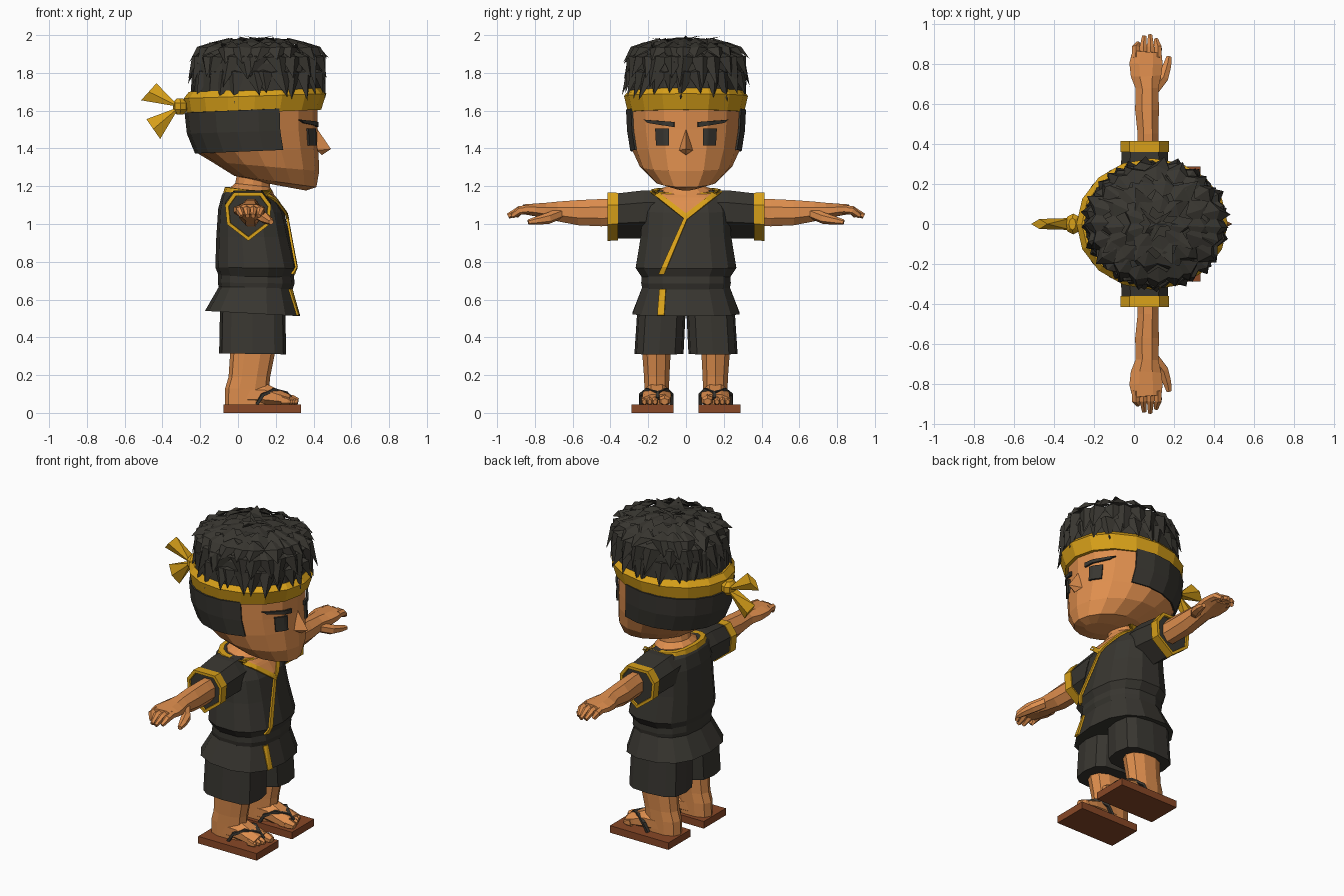
import bpy, bmesh, random
from math import sin, cos, pi
from mathutils import Vector
from mathutils.bvhtree import BVHTree

random.seed(4)


def mat(name, rgb):
    m = bpy.data.materials.new(name)
    m.diffuse_color = (*rgb, 1)
    return m


DARK = mat("dark", (.040, .037, .030))
SKIN = mat("skin", (.73, .27, .075))
GOLD = mat("gold", (.70, .36, .010))
WOOD = mat("wood", (.25, .065, .020))


def make(name, verts, faces, m, mirror=False, thick=0):
    me = bpy.data.meshes.new(name)
    me.from_pydata([tuple(v) for v in verts], [], faces)
    bm = bmesh.new()
    bm.from_mesh(me)
    bmesh.ops.remove_doubles(bm, verts=bm.verts, dist=1e-5)
    bmesh.ops.recalc_face_normals(bm, faces=bm.faces)
    bm.to_mesh(me)
    bm.free()
    ob = bpy.data.objects.new(name, me)
    bpy.context.collection.objects.link(ob)
    me.materials.append(m)
    if thick:
        s = ob.modifiers.new("thickness", "SOLIDIFY")
        s.thickness, s.offset = thick, 0
    if mirror:
        ob.modifiers.new("mirror", "MIRROR").use_axis = (False, True, False)
    return ob


def bridge(rings, closed=True, caps=True):
    n = len(rings[0])
    verts = [v for r in rings for v in r]
    faces = [(i*n + j, i*n + (j+1) % n, (i+1)*n + (j+1) % n, (i+1)*n + j)
             for i in range(len(rings) - 1) for j in range(n if closed else n - 1)]
    if caps:
        faces += [tuple(range(n)), tuple(range(len(verts) - n, len(verts)))]
    return verts, faces


def ring(xf, zf, xb, zb, w, yc=0, n=16, p=2.0, arc=None, grow=0):
    """Tilted superellipse from front point (xf, zf) to back point (xb, zb)."""
    a0, a1 = arc or (0, 2*pi)
    pts = []
    for i in range(n):
        a = a0 + (a1 - a0)*i/((n - 1) if arc else n)
        c, s = cos(a), sin(a)
        c, s = [(1 if v > 0 else -1)*abs(v)**(2/p) for v in (c, s)]
        t = (1 + c)/2
        pts.append(((xf + xb)/2 + ((xf - xb)/2 + grow)*c, yc + (w + grow)*s, zb + (zf - zb)*t))
    return pts


def loft(name, rows, m, mirror=False, caps=True, closed=True, thick=0, **kw):
    return make(name, *bridge([ring(*r, **kw) for r in rows], closed, caps), m, mirror, thick)


def tube(name, path, m, n=8, mirror=True):
    """Path points are (x, y, z, side radius, vertical radius)."""
    P, rings = [Vector(q[:3]) for q in path], []
    for i, q in enumerate(path):
        t = (P[min(i+1, len(P)-1)] - P[max(i-1, 0)]).normalized()
        side = t.cross(Vector((0, 0, 1))).normalized()
        up = side.cross(t)
        rings.append([P[i] + side*q[3]*cos((j+.5)*2*pi/n) + up*q[4]*sin((j+.5)*2*pi/n)
                      for j in range(n)])
    return make(name, *bridge(rings), m, mirror)


def patch(name, quad, target, m, mirror=False, off=.008, k=8):
    """Quad of (y, z) corners projected onto the front of the target."""
    tree = BVHTree.FromPolygons([v.co for v in target.data.vertices],
                                [p.vertices for p in target.data.polygons])
    a, b, c, d = [Vector(q) for q in quad]
    rows = []
    for i in range(k + 1):
        l, r = a.lerp(d, i/k), b.lerp(c, i/k)
        row = []
        for j in range(k + 1):
            q = l.lerp(r, j/k)
            hit = tree.ray_cast(Vector((2, q.x, q.y)), Vector((-1, 0, 0)))[0]
            x = hit.x if hit else tree.find_nearest(Vector((.2, q.x, q.y)))[0].x
            row.append((x + off, q.x, q.y))
        rows.append(row)
    return make(name, *bridge(rows, False, False), m, mirror, .012)


# Head, shaved sides and face
head_rows = [(.36, 1.177, .10, 1.225, .07), (.415, 1.195, -.02, 1.255, .165),
             (.43, 1.28, -.14, 1.33, .245), (.425, 1.40, -.215, 1.375, .283),
             (.42, 1.50, -.258, 1.48, .30), (.42, 1.62, -.27, 1.59, .306),
             (.38, 1.80, -.22, 1.80, .27)]
head = loft("head", head_rows, SKIN)
loft("shaved_hair", head_rows[3:6], DARK, caps=False, closed=False, thick=.01,
     arc=(1.15, 2*pi - 1.15), grow=.008, n=13)
patch("eye", [(.09, 1.415), (.155, 1.415), (.16, 1.505), (.09, 1.505)], head, DARK, True)
patch("eyebrow", [(.063, 1.513), (.20, 1.535), (.222, 1.552), (.063, 1.54)], head, DARK, True, .014)
make("nose", [(.415, 0, 1.51), (.492, 0, 1.397), (.42, .036, 1.39), (.42, -.036, 1.39),
              (.445, 0, 1.365)],
     [(0, 1, 2), (0, 3, 1), (1, 4, 2), (1, 3, 4), (0, 2, 4, 3)], SKIN)

# Headband with knot and two flared tails
loft("headband", [(.44, 1.605, -.27, 1.577, .308), (.468, 1.69, -.287, 1.665, .328),
                  (.44, 1.72, -.26, 1.70, .30)], GOLD)
loft("knot", [(-.29, 1.58, -.325, 1.58, .03), (-.262, 1.605, -.345, 1.605, .052),
              (-.262, 1.64, -.345, 1.64, .052), (-.29, 1.665, -.325, 1.665, .03)], GOLD, n=8)
for i, (u, v) in enumerate([((-.432, 1.745), (-.513, 1.655)), ((-.485, 1.555), (-.412, 1.45))]):
    mid = ((u[0] + v[0])/2, (u[1] + v[1])/2)
    make("band_tail_%d" % i,
         [(-.31, -.03, 1.62), (-.31, .03, 1.62), (u[0], 0, u[1]), (v[0], 0, v[1]),
          (mid[0], .025, mid[1]), (mid[0], -.025, mid[1])],
         [(0, 1, 2), (0, 3, 1), (1, 4, 2), (1, 3, 4), (0, 2, 5), (0, 5, 3), (2, 4, 3, 5)], GOLD)

# Hair: cap plus rows of overlapping tufts
loft("hair_cap", [(.44, 1.69, -.25, 1.68, .305), (.43, 1.85, -.235, 1.85, .295),
                  (.37, 1.92, -.19, 1.92, .25), (.22, 1.96, -.02, 1.96, .11)], DARK)


def on_hair(a, s, z):
    return (.11 + .34*s*cos(a), .305*s*sin(a), z)


verts, faces = [], []
# count, root scale, root z, tip scale, tip z
for n, s0, z0, s1, z1 in [(26, .98, 1.80, 1.07, 1.665), (24, .98, 1.88, 1.08, 1.75),
                          (20, .90, 1.93, 1.07, 1.86), (14, .66, 1.955, .90, 1.93),
                          (9, .38, 1.97, .66, 1.965), (5, .1, 1.98, .35, 1.985)]:
    for i in range(n):
        a = 2*pi*(i + random.uniform(-.25, .25))/n
        d, b = 1.0*pi*1.5/n, len(verts)
        tip_s = s1 + random.uniform(-.04, .05)
        tip_z = min(z1 + random.uniform(-.03, .03), 1.998)
        verts += [on_hair(a, max(s0 - .2, 0), min(z0 + .035, 1.985)),
                  on_hair(a - d, s0 - .03, z0), on_hair(a + d, s0 - .03, z0),
                  on_hair(a, s0 + .06, z0 + .008),
                  on_hair(a + random.uniform(-.5, .5)*d, tip_s, tip_z)]
        faces += [tuple(b + k for k in f) for f in
                  [(0, 1, 3), (0, 3, 2), (1, 4, 3), (3, 4, 2), (1, 2, 4), (0, 2, 1)]]
make("hair_tufts", verts, faces, DARK)

# Neck and collar
loft("neck", [(.20, 1.13, -.05, 1.15, .16), (.185, 1.17, -.045, 1.19, .14),
              (.17, 1.195, -.015, 1.215, .095), (.17, 1.28, 0, 1.29, .09)], SKIN, n=12)
# Jacket, belt and skirt
kw = dict(n=14, p=2.5)
jacket = loft("jacket", [(.295, .72, -.10, .72, .24), (.315, .765, -.12, .77, .272),
                         (.275, .93, -.115, .93, .245), (.245, 1.06, -.105, 1.08, .235),
                         (.20, 1.13, -.085, 1.155, .215), (.17, 1.16, -.065, 1.185, .18)],
              DARK, **kw)
loft("belt", [(.288, .65, -.10, .655, .235), (.30, .685, -.107, .69, .242),
              (.295, .735, -.105, .735, .24)], DARK, **kw)
skirt = loft("skirt", [(.285, .67, -.10, .67, .235), (.33, .512, -.175, .54, .29)], DARK, **kw)
loft("collar_trim", [(.185, 1.15, -.078, 1.165, .192), (.175, 1.165, -.07, 1.195, .185),
                     (.155, 1.165, -.045, 1.195, .15)], GOLD, caps=False, **kw)
patch("open_chest", [(0, 1.05), (.01, 1.05), (.165, 1.165), (-.165, 1.165)], jacket, SKIN, off=.006)
patch("lapel_left", [(0, 1.02), (0, 1.055), (.165, 1.18), (.19, 1.17)], jacket, GOLD, off=.012)
patch("lapel_right", [(0, 1.02), (0, 1.055), (-.165, 1.18), (-.19, 1.17)], jacket, GOLD, off=.012)
patch("front_trim", [(-.145, .735), (-.115, .735), (.014, 1.045), (-.012, 1.03)], jacket, GOLD, off=.01)
patch("skirt_trim", [(-.15, .517), (-.115, .517), (-.107, .655), (-.138, .655)], skirt, GOLD)

# Sleeves and cuffs: pointed underside
sleeve = [(.055, .915), (.165, 1.0), (.172, 1.10), (.125, 1.163), (-.02, 1.163),
          (-.065, 1.10), (-.055, 1.0)]


def sleeve_ring(y, s, dz=0):
    return [(.055 + (x - .055)*s, y, 1.05 + (z - 1.05)*s + dz) for x, z in sleeve]


make("sleeve", *bridge([sleeve_ring(.12, 1.0, .015), sleeve_ring(.22, 1.03, .012),
                        sleeve_ring(.405, .95)]), DARK, True)
make("cuff", *bridge([sleeve_ring(.36, .93), sleeve_ring(.36, 1.02), sleeve_ring(.415, 1.03),
                      sleeve_ring(.415, .88), sleeve_ring(.40, .85)], caps=False), GOLD, True)

# Arms, fingers and thumbs
tube("arm", [(.07, .36, 1.06, .058, .075), (.07, .45, 1.06, .056, .078),
             (.065, .57, 1.06, .064, .072), (.065, .68, 1.067, .062, .056),
             (.06, .74, 1.07, .082, .046), (.06, .80, 1.075, .09, .036),
             (.065, .86, 1.078, .078, .028)], SKIN)
for i, (x, tip) in enumerate([(.008, .90), (.046, .935), (.083, .942), (.12, .92)]):
    tube("finger_%d" % i, [(x, .83, 1.078, .021, .024), (x, .88, 1.072, .021, .023),
                           (x*.8 + .014, tip, 1.042, .012, .014)], SKIN, 6)
tube("thumb", [(.10, .67, 1.055, .03, .03), (.145, .73, 1.03, .03, .03),
               (.165, .79, 1.018, .024, .022), (.175, .835, 1.01, .014, .014)], SKIN, 6)

# Shorts and lower legs
loft("shorts", [(.255, .31, -.10, .315, .130, .143), (.25, .56, -.095, .56, .128, .129)],
     DARK, True, n=12, p=3.2)
loft("leg", [(.165, .045, -.07, .045, .066, .155), (.165, .13, -.068, .13, .068, .155),
             (.17, .19, -.05, .19, .07, .155), (.20, .34, -.04, .34, .08, .157)],
     SKIN, True, n=10, p=2.3)

# Feet with split toes
tube("foot", [(.02, .155, .095, .068, .065), (.14, .155, .095, .074, .066),
              (.21, .155, .08, .082, .046), (.27, .155, .068, .08, .032)], SKIN)
tube("big_toe", [(.23, .112, .07, .034, .034), (.29, .112, .066, .034, .028),
                 (.318, .114, .06, .022, .018)], SKIN, 6)
for i in range(3):
    y, x = .164 + .028*i, .302 - .012*i
    tube("small_toe_%d" % i, [(.23, y, .068, .017, .032), (x - .015, y, .062, .017, .022),
                              (x, y, .058, .011, .014)], SKIN, 6)

# Sandals
make("sole", *bridge([[(-.078, .067, z), (.333, .067, z), (.333, .288, z), (-.078, .288, z)]
                      for z in (0, .045)]), WOOD, True)
for name, ys in (("inner_strap", (.15, .105, .076)), ("outer_strap", (.15, .205, .238))):
    tube(name, [(.285, ys[0], .075, .012, .012), (.255, ys[0], .105, .014, .012),
                (.19, ys[1], .122, .014, .012), (.13, ys[2], .095, .014, .012),
                (.10, ys[2], .045, .014, .012)], DARK, 4)
